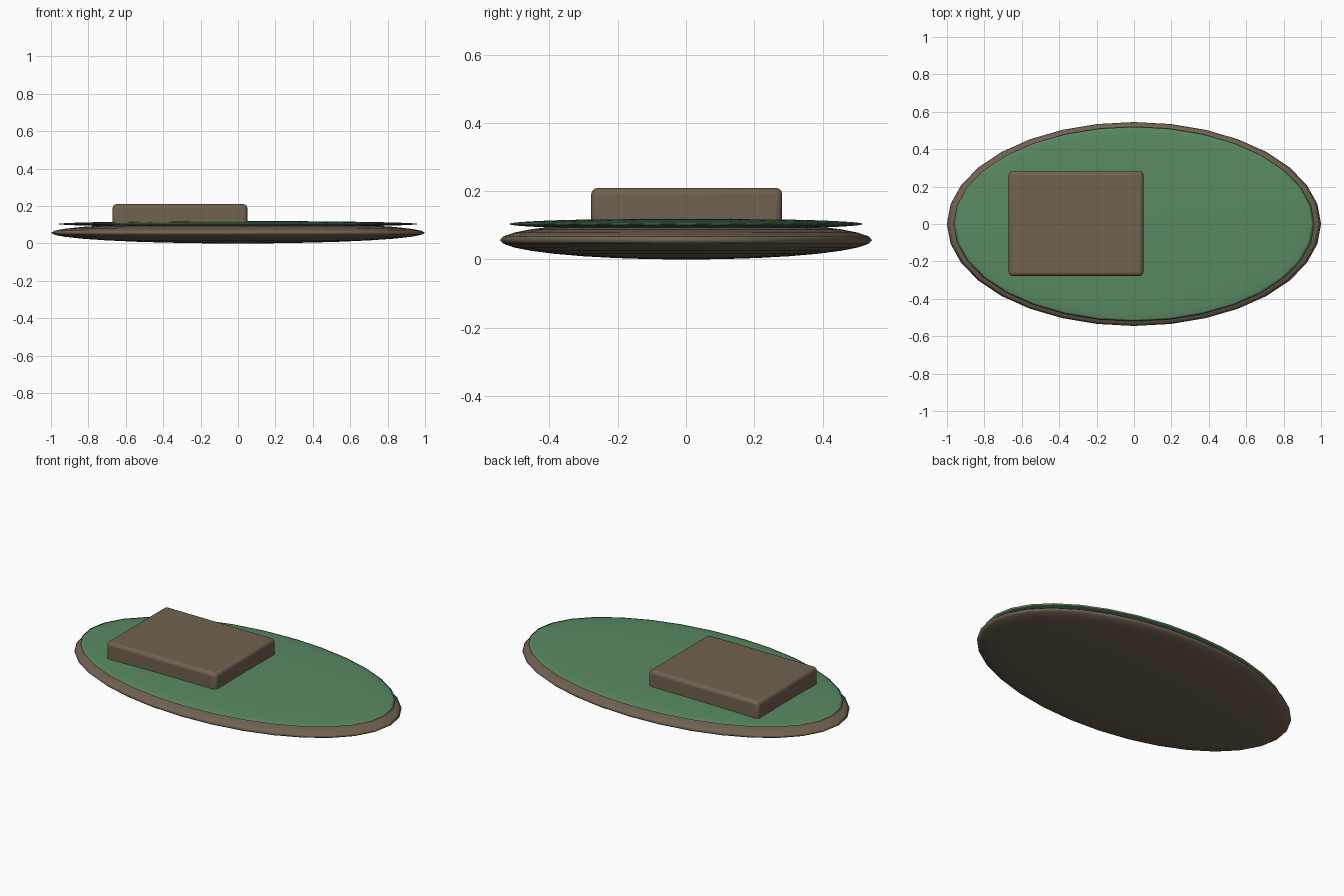
import bpy

if "Cube" in bpy.data.objects:
    bpy.data.objects.remove(bpy.data.objects["Cube"])


def material(name, rgb):
    m = bpy.data.materials.new(name)
    m.diffuse_color = (*rgb, 1)
    m.use_nodes = True
    m.node_tree.nodes["Principled BSDF"].inputs["Base Color"].default_value = m.diffuse_color
    return m


brown = material("earth brown", (0.165, 0.122, 0.082))
green = material("grass green", (0.10, 0.25, 0.125))


def disc(name, center, radii, mat):
    """Smooth flattened ellipsoid."""
    bpy.ops.mesh.primitive_uv_sphere_add(segments=32, ring_count=16, radius=1, location=center)
    ob = bpy.context.object
    ob.name = name
    ob.scale = radii
    bpy.ops.object.transform_apply(location=False, rotation=False, scale=True)
    bpy.ops.object.shade_smooth()
    ob.data.materials.append(mat)
    return ob


# Ground: earth lens below, thin grass lens on top
disc("earth_base", (0, 0, 0.057), (1.0, 0.545, 0.057), brown)
disc("grass_top", (0, 0, 0.104), (0.965, 0.52, 0.016), green)

# Raised block with rounded edges
bpy.ops.mesh.primitive_cube_add(size=1, location=(-0.31, 0.002, 0.148))
block = bpy.context.object
block.name = "raised_block"
block.scale = (0.72, 0.56, 0.124)
bpy.ops.object.transform_apply(location=False, rotation=False, scale=True)
block.data.materials.append(brown)
bevel = block.modifiers.new("rounded_edges", 'BEVEL')
bevel.width = 0.02
bevel.segments = 3
bpy.ops.object.shade_smooth_by_angle()
